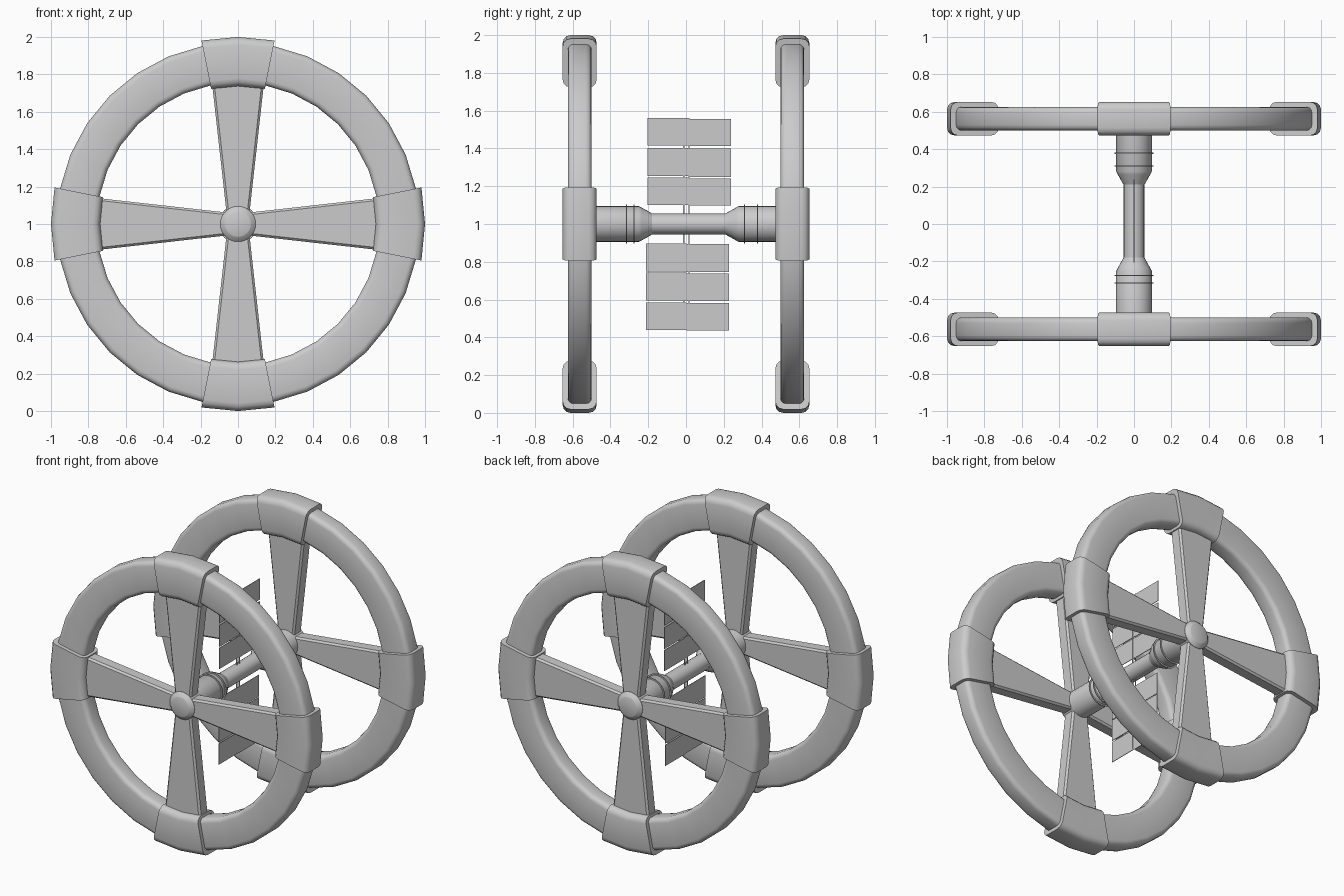
import bpy, bmesh
from math import sin, cos, pi, radians

if "Cube" in bpy.data.objects:
    bpy.data.objects.remove(bpy.data.objects["Cube"])

ZC = 1.0       # axle height
WHEEL_Y = 0.563  # wheel centre plane


def make(name, bm, smooth=True):
    bmesh.ops.recalc_face_normals(bm, faces=bm.faces)
    me = bpy.data.meshes.new(name)
    bm.to_mesh(me)
    bm.free()
    ob = bpy.data.objects.new(name, me)
    bpy.context.collection.objects.link(ob)
    if smooth:
        bpy.ops.object.select_all(action='DESELECT')
        ob.select_set(True)
        bpy.context.view_layer.objects.active = ob
        bpy.ops.object.shade_smooth_by_angle(angle=radians(35))
    return ob


def rounded_rect(r0, r1, hw, c, n=3):
    """Closed (radius, y) section with rounded corners."""
    pts = []
    corners = [(r1 - c, hw - c, 0), (r0 + c, hw - c, 90),
               (r0 + c, c - hw, 180), (r1 - c, c - hw, 270)]
    for r, y, a in corners:
        for i in range(n + 1):
            t = radians(a + 90 * i / n)
            pts.append((r + c * cos(t), y + c * sin(t)))
    return pts


def sweep(name, section, y0, angles, closed):
    """Sweep a section around the wheel axis through the given angles."""
    bm = bmesh.new()
    rings = [[bm.verts.new((r * sin(a), y0 + y, ZC + r * cos(a))) for r, y in section]
             for a in angles]
    n = len(section)
    count = len(rings) if closed else len(rings) - 1
    for i in range(count):
        A, B = rings[i], rings[(i + 1) % len(rings)]
        for j in range(n):
            k = (j + 1) % n
            bm.faces.new((A[j], A[k], B[k], B[j]))
    if not closed:
        bm.faces.new(rings[0])
        bm.faces.new(rings[-1])
    return make(name, bm)


def lathe(name, profile, seg=24):
    """Solid of revolution around the axle from (radius, y) points."""
    bm = bmesh.new()
    rings = [[bm.verts.new((r * sin(2 * pi * i / seg), y, ZC + r * cos(2 * pi * i / seg)))
              for i in range(seg)] for r, y in profile]
    for A, B in zip(rings, rings[1:]):
        for i in range(seg):
            k = (i + 1) % seg
            bm.faces.new((A[i], A[k], B[k], B[i]))
    bm.faces.new(rings[0])
    bm.faces.new(rings[-1])
    return make(name, bm)


def box(name, x, y, z):
    bm = bmesh.new()
    bmesh.ops.create_cube(bm, size=1)
    for v in bm.verts:
        v.co = [a + (b - a) * (c + 0.5) for (a, b), c in zip((x, y, z), v.co)]
    return make(name, bm, False)


def spoke(name, y0, a):
    """Flared spoke with a chamfered edge, widening towards the rim."""
    bm = bmesh.new()
    ends = []
    for r, w in ((0.03, 0.058), (0.78, 0.142)):
        h, c = 0.045, 0.012
        sec = [(w, h - c), (w - c, h), (c - w, h), (-w, h - c),
               (-w, c - h), (c - w, -h), (w - c, -h), (w, c - h)]
        ends.append([bm.verts.new((t * cos(a) + r * sin(a), y0 + y,
                                   ZC - t * sin(a) + r * cos(a))) for t, y in sec])
    A, B = ends
    for i in range(8):
        k = (i + 1) % 8
        bm.faces.new((A[i], A[k], B[k], B[i]))
    bm.faces.new(A)
    bm.faces.new(B)
    return make(name, bm, False)


STEP = 2 * pi / 32
rim_section = rounded_rect(0.755, 0.97, 0.063, 0.03)
clamp_section = rounded_rect(0.737, 1.0, 0.09, 0.042)

# Wheels: rim, clamps and spokes
for side, s in (("front", -1), ("back", 1)):
    y = s * WHEEL_Y
    sweep(f"{side}_rim", rim_section, y, [i * STEP for i in range(32)], True)
    for q in range(4):
        a = q * pi / 2
        sweep(f"{side}_rim_clamp_{q}", clamp_section, y, [a - STEP, a, a + STEP], False)
        spoke(f"{side}_spoke_{q}", y, a)

# Hubs, their thin collar discs, and the axle
for side, s, y_in, y_shoulder, discs in (("front", -1, 0.18, 0.235, (0.275, 0.315)),
                                         ("back", 1, 0.21, 0.265, (0.31, 0.378))):
    lathe(f"{side}_hub", [(r, s * y) for r, y in (
        (0.065, 0.635), (0.072, 0.632), (0.095, 0.61), (0.095, y_shoulder + 0.015),
        (0.087, y_shoulder), (0.056, y_in))])
    for i, d in enumerate(discs):
        lathe(f"{side}_hub_disc_{i}", [(0.104, s * d - 0.003), (0.104, s * d + 0.003)])
lathe("axle", [(0.055, -0.24), (0.055, 0.27)])

# Thin slats above and below the axle, each in two halves
for i, (z0, z1) in enumerate(((1.1, 1.245), (1.253, 1.402), (1.415, 1.56),
                              (0.748, 0.897), (0.595, 0.742), (0.44, 0.585))):
    mid, lo, hi = (0.018, -0.205, 0.238) if z0 > ZC else (0.003, -0.213, 0.228)
    box(f"slat_left_{i}", (-0.002, 0.002), (lo, mid), (z0, z1))
    box(f"slat_right_{i}", (-0.002, 0.002), (mid, hi), (z0 - 0.003, z1 - 0.003))

# Pair of rods carrying the slats
for i, y in enumerate((-0.012, 0.015)):
    box(f"slat_rod_{i}", (-0.003, 0.003), (y - 0.003, y + 0.003), (0.45, 1.55))
